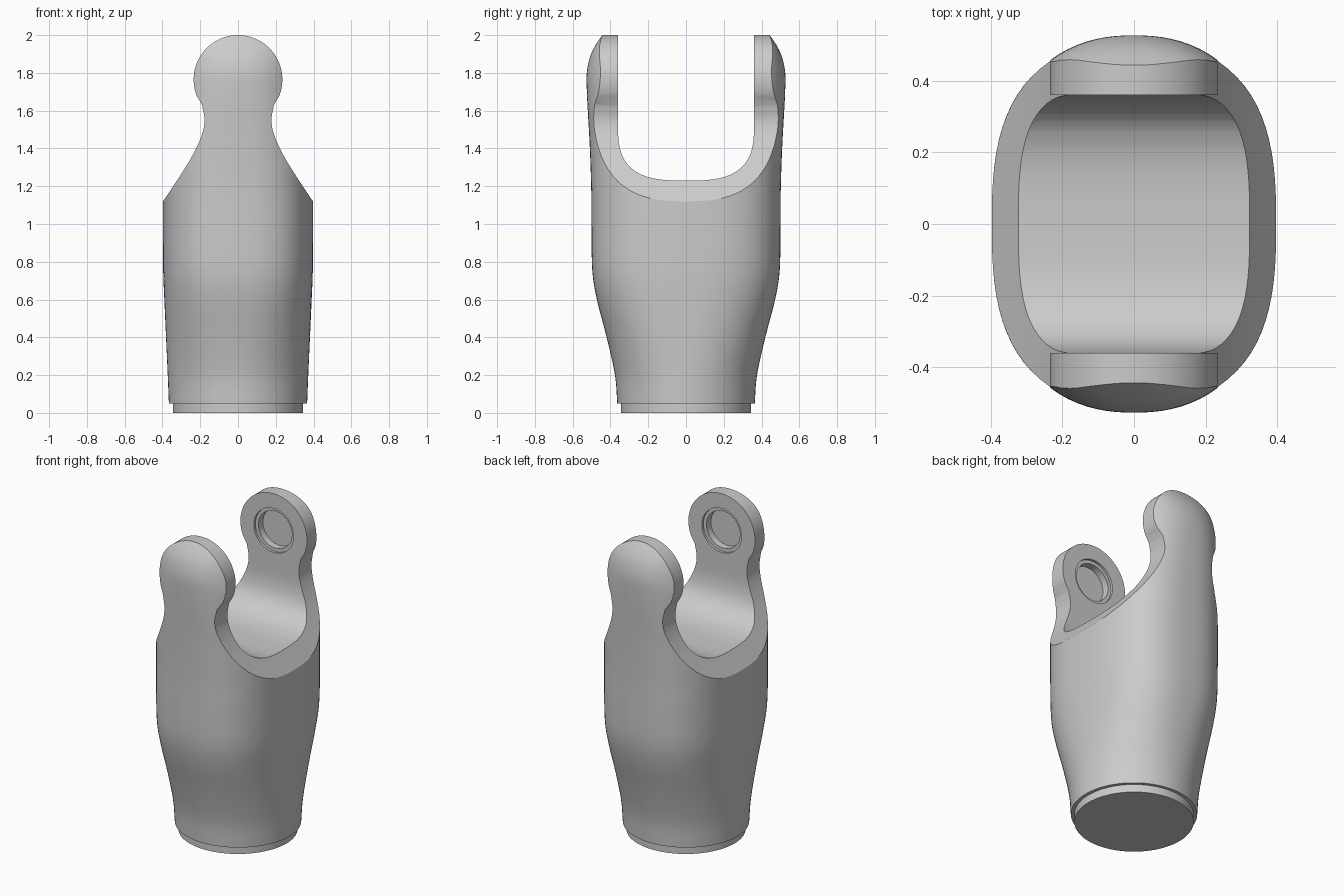
import bpy, bmesh, math
from mathutils import Matrix, Vector

if "Cube" in bpy.data.objects:
    bpy.data.objects.remove(bpy.data.objects["Cube"])

GREY = (0.6, 0.6, 0.6, 1)
metal = bpy.data.materials.new("satin grey")
metal.use_nodes = True
metal.diffuse_color = GREY
metal.node_tree.nodes["Principled BSDF"].inputs["Base Color"].default_value = GREY


def add_object(name, bm):
    bmesh.ops.recalc_face_normals(bm, faces=bm.faces)
    mesh = bpy.data.meshes.new(name)
    bm.to_mesh(mesh)
    bm.free()
    obj = bpy.data.objects.new(name, mesh)
    bpy.context.collection.objects.link(obj)
    mesh.materials.append(metal)
    return obj


def loft(rings):
    """Skin closed rings of equal length and cap both ends."""
    bm = bmesh.new()
    loops = [[bm.verts.new(p) for p in ring] for ring in rings]
    for a, b in zip(loops, loops[1:]):
        for i in range(len(a)):
            j = (i + 1) % len(a)
            bm.faces.new((a[i], a[j], b[j], b[i]))
    bm.faces.new(loops[0])
    bm.faces.new(loops[-1])
    return bm


def spline(points, steps):
    """Catmull-Rom curve through points of any dimension."""
    pts = [Vector(p) for p in points]
    ext = [2 * pts[0] - pts[1]] + pts + [2 * pts[-1] - pts[-2]]
    out = []
    for p0, p1, p2, p3 in zip(ext, ext[1:], ext[2:], ext[3:]):
        for s in range(steps):
            t = s / steps
            out.append(p1 + (p2 - p0) * t / 2 + (p0 * 2 - p1 * 5 + p2 * 4 - p3) * t * t / 2
                       + (p1 * 3 - p0 - p2 * 3 + p3) * t ** 3 / 2)
    return out + [pts[-1]]


def superellipse(a, b, n, z, count=96):
    ring = []
    for i in range(count):
        t = 2 * math.pi * i / count
        c, s = math.cos(t), math.sin(t)
        r = (abs(c) ** n + abs(s) ** n) ** (-1 / n)
        ring.append((a * r * c, b * r * s, z))
    return ring


def cut(target, cutter, operation):
    mod = target.modifiers.new(operation, "BOOLEAN")
    mod.object, mod.operation, mod.solver = cutter, operation, "EXACT"
    bpy.context.view_layer.objects.active = target
    bpy.ops.object.modifier_apply(modifier=mod.name)
    bpy.data.objects.remove(cutter)


# Body: round at the base, swelling to a rounded rectangle (height, half x, half y, power)
sections = [(0.05, 0.366, 0.364, 2), (0.2, 0.372, 0.376, 2.05), (0.4, 0.381, 0.42, 2.25),
            (0.6, 0.39, 0.472, 2.5), (0.75, 0.396, 0.496, 2.65), (0.95, 0.397, 0.5, 2.7),
            (1.15, 0.397, 0.501, 2.7), (1.4, 0.397, 0.509, 2.6), (1.7, 0.397, 0.525, 2.4),
            (1.82, 0.397, 0.523, 2.3), (1.92, 0.397, 0.494, 2.3), (2.02, 0.397, 0.43, 2.3)]
yoke = add_object("yoke_body", loft(
    [superellipse(a, b, n, z) for z, a, b, n in
     [tuple(v) for v in spline([Vector(s) for s in sections], 4)]]))

# Front silhouette: sloped shoulders, waist and round head
HEAD_Z, HEAD_R = 1.765, 0.235
shoulder = [(0.397, 1.12), (0.31, 1.25), (0.24, 1.365), (0.192, 1.47), (0.177, 1.55), (0.19, 1.63)]
half = [(0.6, -0.1), (0.6, 1.12)] + [tuple(v) for v in spline(shoulder, 5)]
half += [(HEAD_R * math.cos(t), HEAD_Z + HEAD_R * math.sin(t))
         for t in [math.radians(a) for a in range(-22, 90, 4)]]
outline = half + [(0, HEAD_Z + HEAD_R)] + [(-x, z) for x, z in reversed(half)]
cut(yoke, add_object("silhouette_cutter", loft(
    [[(x, y, z) for x, z in outline] for y in (-1, 1)])), "INTERSECT")

# Slot between the two arms with a rounded floor
GAP, FLOOR, BEND = 0.36, 1.23, 0.3
arc = []
for i in range(41):
    t = math.pi * i / 40
    c, s = math.cos(t), math.sin(t)
    r = (abs(c) ** 3 + s ** 3) ** (-1 / 3)
    arc.append((GAP * r * c, FLOOR + BEND - BEND * r * s))
slot = [(GAP, 2.2)] + arc + [(-GAP, 2.2)]
cut(yoke, add_object("slot_cutter", loft(
    [[(x, y, z) for y, z in slot] for x in (-1, 1)])), "DIFFERENCE")

# Stepped blind pin holes on the inner face of each arm
for radius, depth in ((0.14, 0.015), (0.118, 0.06)):
    bm = bmesh.new()
    bmesh.ops.create_cone(bm, cap_ends=True, segments=48, radius1=radius, radius2=radius,
                          depth=2 * (GAP + depth),
                          matrix=Matrix.Translation((0, 0, HEAD_Z)) @ Matrix.Rotation(math.pi / 2, 4, "X"))
    cut(yoke, add_object("pin_hole_cutter", bm), "DIFFERENCE")

# Round spigot under the body
bm = bmesh.new()
bmesh.ops.create_cone(bm, cap_ends=True, segments=96, radius1=0.345, radius2=0.345, depth=0.07,
                      matrix=Matrix.Translation((0, 0, 0.035)))
spigot = add_object("base_spigot", bm)

# Smooth shading with crisp edges
bpy.ops.object.select_all(action="DESELECT")
for obj in (yoke, spigot):
    obj.select_set(True)
bpy.context.view_layer.objects.active = yoke
bpy.ops.object.shade_smooth_by_angle(angle=math.radians(30))
